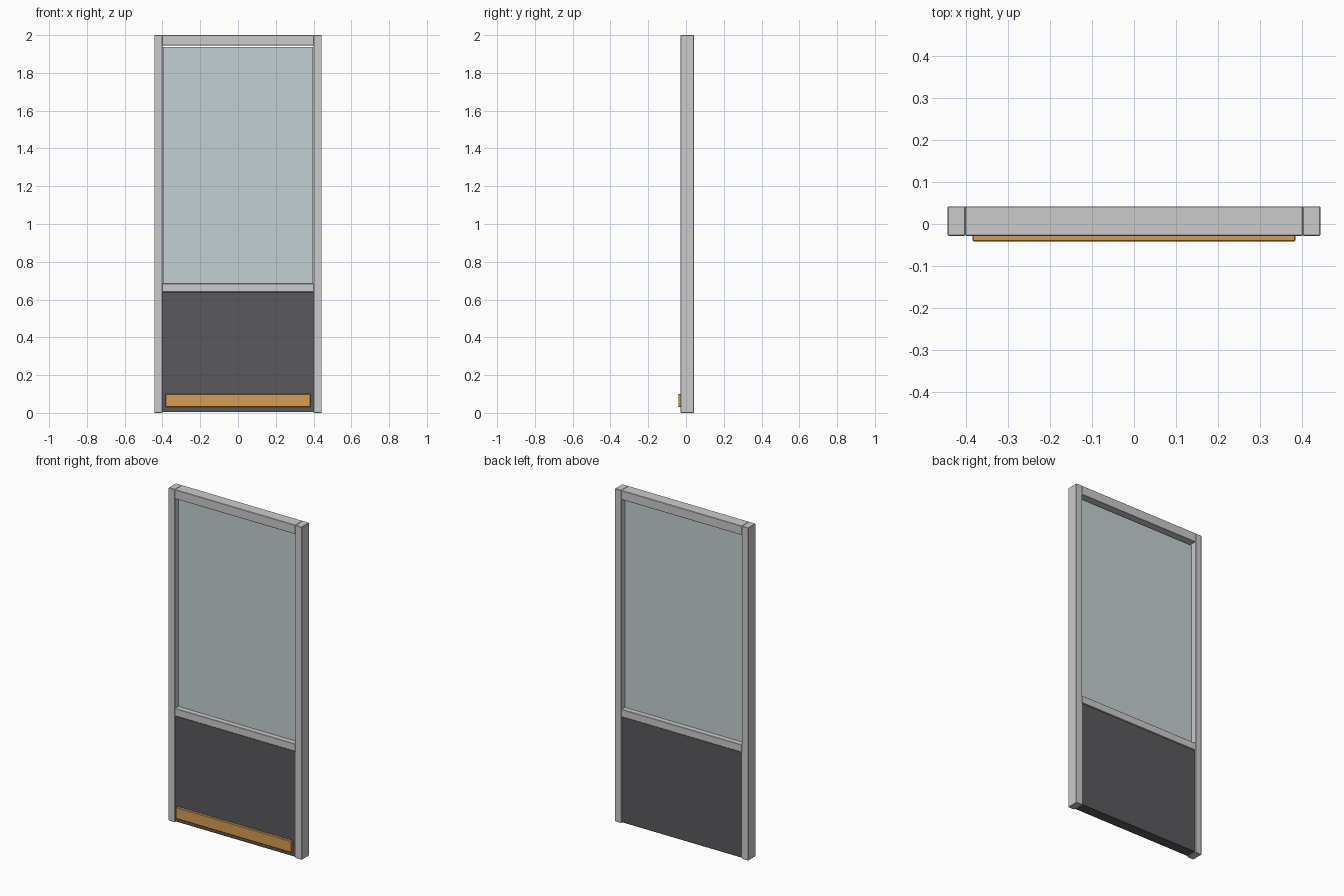
import bpy

if "Cube" in bpy.data.objects:
    bpy.data.objects.remove(bpy.data.objects["Cube"])


def material(name, color):
    m = bpy.data.materials.new(name)
    m.diffuse_color = color
    m.use_nodes = True
    m.node_tree.nodes["Principled BSDF"].inputs["Base Color"].default_value = m.diffuse_color
    return m


def box(name, x, y, z, mat=None, bevel=0.002):
    """Box from (min, max) ranges, with slightly broken edges."""
    bpy.ops.mesh.primitive_cube_add(size=1)
    o = bpy.context.object
    o.name = name
    o.location = [(a + b) / 2 for a, b in (x, y, z)]
    o.scale = [b - a for a, b in (x, y, z)]
    bpy.ops.object.transform_apply(location=False, rotation=False, scale=True)
    if bevel:
        mod = o.modifiers.new("edge", 'BEVEL')
        mod.width = bevel
        mod.segments = 1
    if mat:
        o.data.materials.append(mat)
    return o


dark = material("dark_panel", (0.10, 0.10, 0.11, 1))
glass = material("glass", (0.55, 0.63, 0.65, 1))
amber = material("amber", (0.68, 0.34, 0.08, 1))

OUT, IN = 0.443, 0.401
DEPTH = (-0.028, 0.042)

# Upright stiles
for side, s in (("left", -1), ("right", 1)):
    box(side + "_stile", sorted((s * IN, s * OUT)), DEPTH, (0, 2))

# Horizontal rails
box("top_rail", (-IN, IN), DEPTH, (1.945, 2))
box("middle_rail", (-IN, IN), DEPTH, (0.64, 0.685))

# Glazing and lower solid panel
box("glass_pane", (-0.398, 0.398), (0.004, 0.010), (0.682, 1.937), glass, 0)
box("lower_panel", (-IN, IN), (-0.024, 0.038), (0.004, 0.64), dark)

# Kick strip on the front
box("kick_strip", (-0.384, 0.384), (-0.041, -0.024), (0.032, 0.10), amber)
